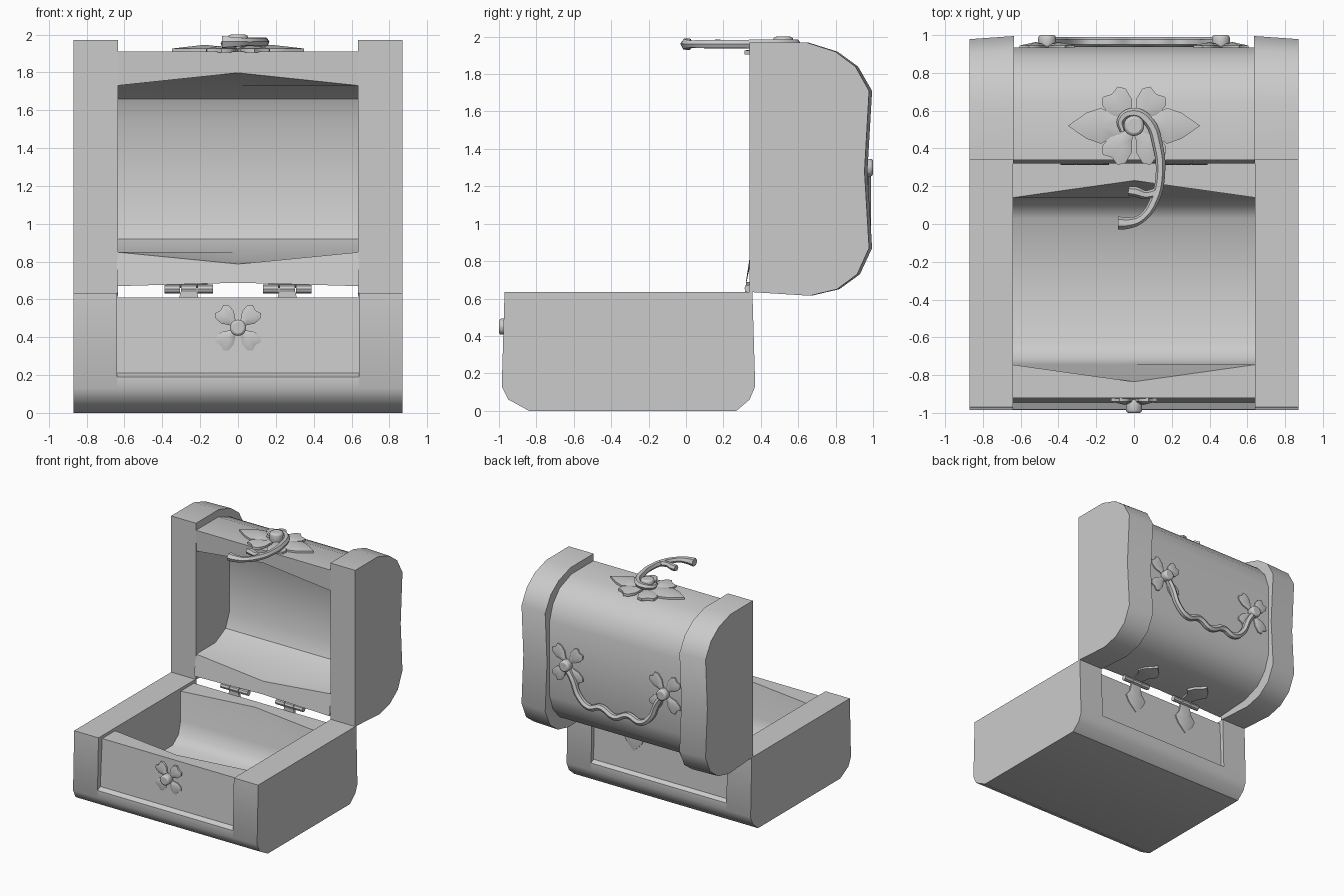
import bpy, bmesh
from math import radians, sin, cos, pi
from mathutils import Matrix, Vector

if "Cube" in bpy.data.objects:
    bpy.data.objects.remove(bpy.data.objects["Cube"])


def finish(name, bm, angle=40):
    bmesh.ops.recalc_face_normals(bm, faces=bm.faces[:])
    me = bpy.data.meshes.new(name)
    bm.to_mesh(me)
    bm.free()
    ob = bpy.data.objects.new(name, me)
    bpy.context.collection.objects.link(ob)
    select(ob)
    bpy.ops.object.shade_smooth_by_angle(angle=radians(angle))
    return ob


def select(ob):
    bpy.ops.object.select_all(action='DESELECT')
    ob.select_set(True)
    bpy.context.view_layer.objects.active = ob


def loft(name, sections, caps):
    """Join (x, [(y, z), ...]) loops along x."""
    bm = bmesh.new()
    rings = [[bm.verts.new((x, y, z)) for y, z in loop] for x, loop in sections]
    n = len(rings[0])
    for a, b in zip(rings, rings[1:]):
        for i in range(n):
            j = (i + 1) % n
            bm.faces.new((a[i], a[j], b[j], b[i]))
    if caps:
        bm.faces.new(rings[0])
        bm.faces.new(rings[-1])
    return finish(name, bm)


def frame(loc, rot_x=0):
    return Matrix.Translation(loc) @ Matrix.Rotation(radians(rot_x), 4, 'X')


LOBE = [(0, .10), (.3, .2), (.55, .42), (.85, .45), (1, .28), (.93, 0)]
LEAF = [(0, .22), (.3, .3), (.5, .5), (.72, .36), (1, 0)]


def petals(name, mat, items, thick=.02):
    """Raised petals around a centre: (angle, length, width, outline)."""
    bm = bmesh.new()
    for ang, length, width, shape in items:
        outline = shape + [(u, -v) for u, v in reversed(shape[:-1])]
        rot = Matrix.Rotation(radians(ang), 4, 'Z')
        place = lambda u, v, h: bm.verts.new(mat @ rot @ Vector((u * length, v * width, h)))
        low = [place(u, v, -.01) for u, v in outline]
        high = [place(u, v, thick * .5) for u, v in outline]
        mid = place(.5, 0, thick * 1.4)
        n = len(outline)
        bm.faces.new(low)
        for i in range(n):
            j = (i + 1) % n
            bm.faces.new((low[i], low[j], high[j], high[i]))
            bm.faces.new((high[i], high[j], mid))
    return finish(name, bm, 50)


def knob(name, mat, r, h):
    """Rounded stud standing along the local z axis."""
    bm = bmesh.new()
    bmesh.ops.create_cone(bm, cap_ends=True, segments=10, radius1=r, radius2=r, depth=h,
                          matrix=mat @ Matrix.Translation((0, 0, h / 2)))
    ob = finish(name, bm)
    bev = ob.modifiers.new('round', 'BEVEL')
    bev.width, bev.segments = r * .3, 2


def tube(name, paths, r):
    """Bent rods through (x, y, z, radius factor) points."""
    cu = bpy.data.curves.new(name, 'CURVE')
    cu.dimensions = '3D'
    cu.bevel_depth, cu.bevel_resolution = r, 1
    cu.resolution_u, cu.use_fill_caps = 5, True
    for path in paths:
        sp = cu.splines.new('BEZIER')
        sp.bezier_points.add(len(path) - 1)
        for p, (x, y, z, k) in zip(sp.bezier_points, path):
            p.co, p.radius = (x, y, z), k
            p.handle_left_type = p.handle_right_type = 'AUTO'
    ob = bpy.data.objects.new(name, cu)
    bpy.context.collection.objects.link(ob)
    select(ob)
    bpy.ops.object.convert(target='MESH')
    bpy.ops.object.shade_smooth_by_angle(angle=radians(50))


# Base: thick ends and a hollow recessed middle
base_end = [(-.97, .635), (-.985, .13), (-.95, .06), (-.84, 0), (.27, 0),
            (.34, .06), (.37, .13), (.355, .635)]


def base_mid(bow):
    return [(-.92, .61), (-.945, .21), (-.983, .19), (-.985, .13), (-.95, .06), (-.84, 0),
            (.27, 0), (.34, .06), (.37, .13), (.368, .19), (.335, .21), (.32, .61),
            (.14 + bow, .61), (.14, .36), (.11, .25), (.03, .19), (-.63, .19),
            (-.715, .25), (-.745, .36), (-.745 - bow, .61)]


# Lid: standing open at the back, hollow facing the front
lid_end = [(.34, 1.97), (.65, 1.97), (.81, 1.92), (.92, 1.84), (.995, 1.71), (.97, 1.28),
           (.995, .87), (.93, .73), (.82, .65), (.67, .615), (.34, .635)]


def lid_mid(bow):
    return [(.34, 1.91), (.64, 1.91), (.8, 1.85), (.89, 1.75), (.935, 1.62), (.935, .98),
            (.89, .85), (.8, .75), (.64, .69), (.32, .67 + bow * .2),
            (.345, .85 - bow * .7), (.6, .85), (.74, .92), (.79, 1.04),
            (.79, 1.54), (.74, 1.66), (.6, 1.73), (.345, 1.73 + bow * .75)]


for side, s in (('right', 1), ('left', -1)):
    loft('base_end_' + side, [(s * .64, base_end), (s * .87, base_end)], True)
    outer = [(.34 + (y - .34) * .975, z) for y, z in lid_end]
    loft('lid_end_' + side, [(s * .635, lid_end), (s * .87, outer)], True)
loft('base_middle', [(-.64, base_mid(0)), (0, base_mid(.09)), (.64, base_mid(0))], False)
loft('lid_middle', [(-.64, lid_mid(0)), (0, lid_mid(.09)), (.64, lid_mid(0))], False)

# Front stud with four petals
m = frame((0, -.93, .45), 90)
petals('front_flower', m, [(a, .14, .11, LOBE) for a in (45, 135, 225, 315)])
knob('front_stud', m, .045, .07)

# Latch on the lid: flower plate, stud and forked hook
m = frame((0, .52, 1.915))
petals('latch_flower', m, [(a, .22, .17, LOBE) for a in (55, 125, 235, 305)]
       + [(a, .35, .19, LEAF) for a in (0, 180)], .022)
knob('latch_stud', m, .057, .085)
tube('latch_hook', [
    [(-.06, .49, 1.955, .6), (-.07, .55, 1.955, .8), (0, .59, 1.96, 1), (.08, .54, 1.96, 1.1),
     (.125, .42, 1.96, 1.1), (.14, .27, 1.96, 1), (.11, .13, 1.96, 1), (.04, .03, 1.96, .9),
     (-.03, .005, 1.96, 1.2), (-.085, .005, 1.96, 1.4)],
    [(.13, .17, 1.96, 1), (.06, .155, 1.96, .9), (.01, .17, 1.96, 1.1), (-.03, .175, 1.96, 1)]],
     .025)

# Hanging handle on the back of the lid
half = [(.46, 1.29), (.4, 1.2), (.34, 1.07), (.24, 1.0), (.13, 1.03)]
pts = [(-x, z) for x, z in half] + [(0, .98)] + half[::-1]
tube('back_handle', [[(x, .963, z, 1) for x, z in pts]], .027)

for side, s in (('right', 1), ('left', -1)):
    m = frame((s * .46, .935, 1.3), -90)
    petals('handle_flower_' + side, m, [(a, .18, .12, LOBE) for a in (48, 132, 228, 312)])
    knob('handle_stud_' + side, m, .05, .065)

    # Hinges: three-part pin with a leaf on the lid and one on the base
    x = s * .26
    bm = bmesh.new()
    for i in (-1, 0, 1):
        bmesh.ops.create_cone(bm, cap_ends=True, segments=8, radius1=.023, radius2=.023, depth=.082,
                              matrix=Matrix.Translation((x + i * .087, .335, .655))
                              @ Matrix.Rotation(pi / 2, 4, 'Y'))
    finish('hinge_pin_' + side, bm)
    petals('hinge_leaf_lid_' + side, frame((x, .35, .68), 180) , [(-90, .26, .2, LEAF)])
    petals('hinge_leaf_base_' + side, frame((x, .325, .64), -90), [(90, .26, .2, LEAF)])
